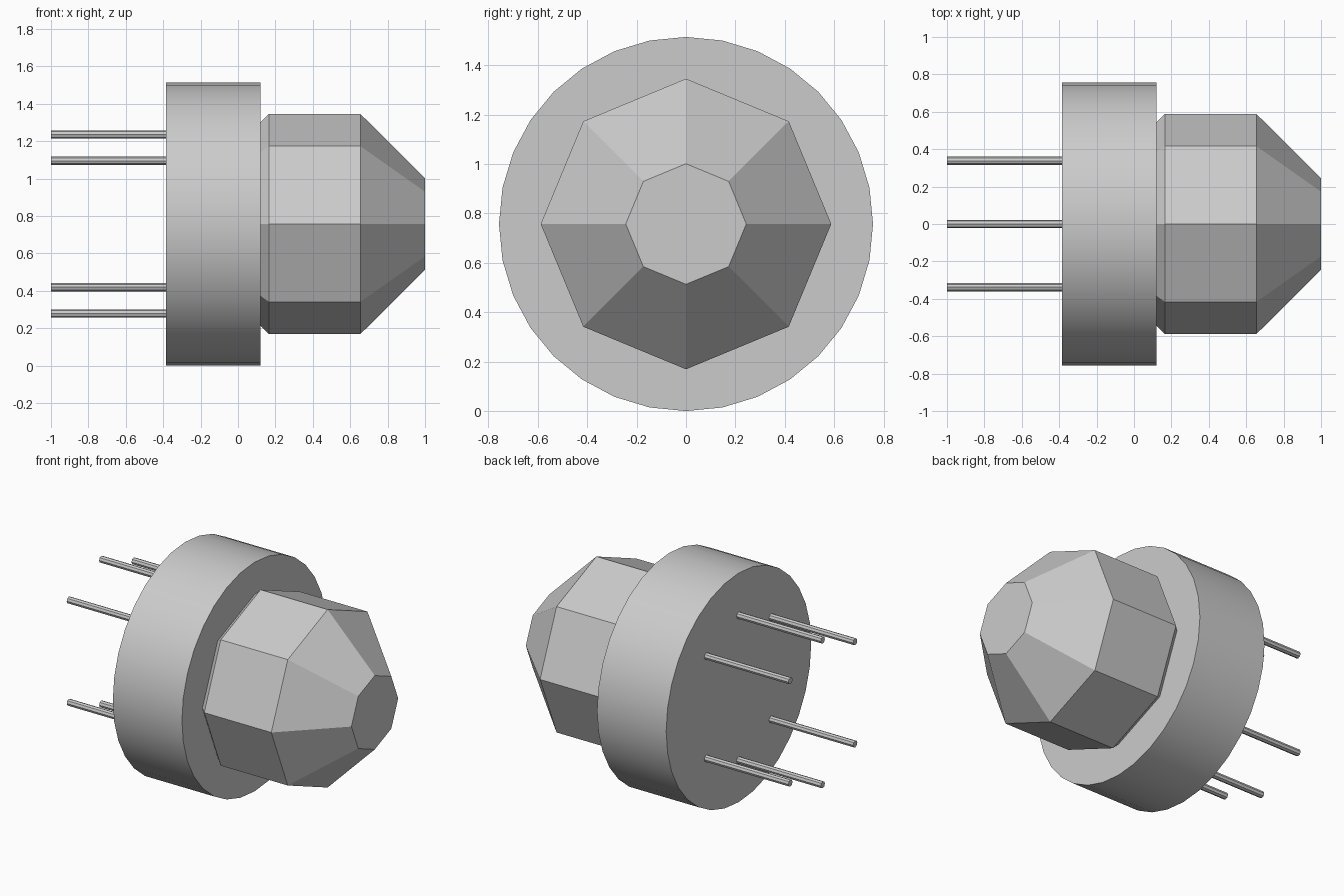
import bpy
import bmesh
from math import cos, sin, pi, radians

cube = bpy.data.objects.get("Cube")
if cube:
    bpy.data.objects.remove(cube, do_unlink=True)

AXIS_Z = 0.757

grey = bpy.data.materials.new("plain_grey")
grey.use_nodes = True
grey.diffuse_color = (0.6, 0.6, 0.6, 1)
grey.node_tree.nodes["Principled BSDF"].inputs["Base Color"].default_value = (0.6, 0.6, 0.6, 1)


def turned_part(name, profile, sides, y=0.0, z=0.0, smooth=False):
    """Closed solid from (x, radius) rings around an axis along x."""
    bm = bmesh.new()
    rings = []
    for x, r in profile:
        rings.append([bm.verts.new((x, r * sin(2 * pi * i / sides), r * cos(2 * pi * i / sides)))
                      for i in range(sides)])
    for a, b in zip(rings, rings[1:]):
        for i in range(sides):
            j = (i + 1) % sides
            bm.faces.new((a[i], a[j], b[j], b[i]))
    bm.faces.new(rings[0])
    bm.faces.new(rings[-1])
    bmesh.ops.recalc_face_normals(bm, faces=bm.faces)
    mesh = bpy.data.meshes.new(name)
    bm.to_mesh(mesh)
    bm.free()
    mesh.materials.append(grey)
    obj = bpy.data.objects.new(name, mesh)
    obj.location = (0, y, AXIS_Z + z)
    bpy.context.collection.objects.link(obj)
    if smooth:
        bpy.ops.object.select_all(action="DESELECT")
        obj.select_set(True)
        bpy.context.view_layer.objects.active = obj
        bpy.ops.object.shade_smooth_by_angle(angle=radians(30))
    return obj


# Round base disc
turned_part("base_disc", [(-0.385, 0.757), (0.12, 0.757)], 32, smooth=True)

# Faceted eight-sided head
turned_part("faceted_head", [(0.12, 0.543), (0.165, 0.588), (0.655, 0.588), (1.0, 0.244)], 8)

# Six pins on an eight-place circle, the two side places left empty
for k in range(8):
    if k in (2, 6):
        continue
    angle = k * pi / 4
    turned_part(f"pin_{k}", [(-1.0, 0.022), (-0.385, 0.022)], 8,
                y=0.478 * sin(angle), z=0.478 * cos(angle))
